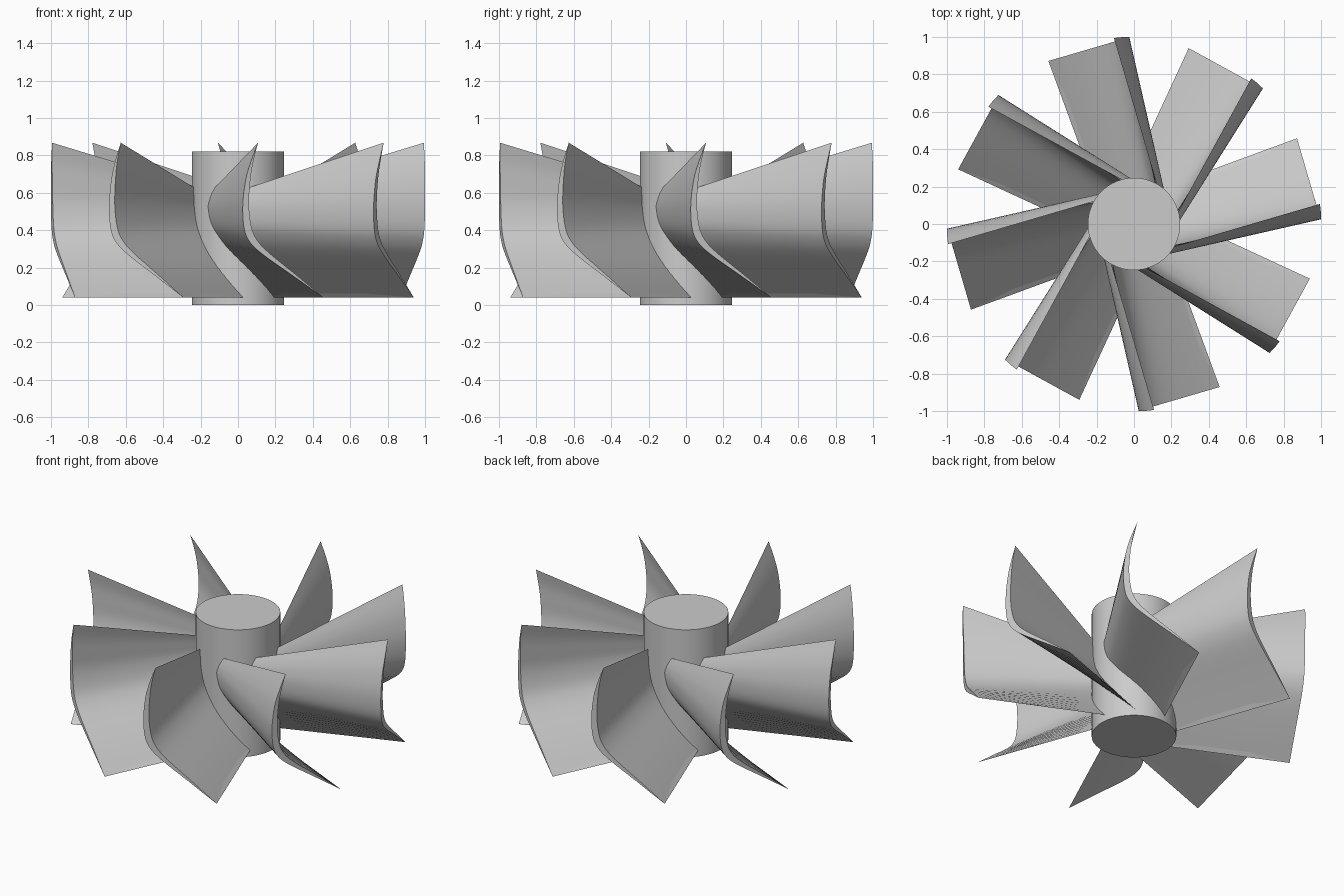
import bpy, bmesh
from math import radians, cos, sin
from mathutils import Vector

if "Cube" in bpy.data.objects:
    bpy.data.objects.remove(bpy.data.objects["Cube"])

BLADES = 8
LEAN = 16.3      # blade direction, degrees ahead of its spacing angle
SUB = 4          # subdivisions between profile points

# section points, top to bottom: (u along blade, v across, z, thickness across)
TIP = [(.984, -.176, .868, 0), (.978, -.213, .77, .013), (.971, -.241, .67, .026),
       (.967, -.256, .54, .034), (.966, -.250, .42, .042), (.965, -.222, .345, .048),
       (.965, -.150, .275, .046), (.965, .02, .159, .025), (.965, .195, .04, 0)]
ROOT = [(.12, -.177, .615, 0), (.12, -.190, .59, .016), (.12, -.199, .56, .032),
        (.12, -.205, .52, .042), (.12, -.192, .44, .054), (.12, -.160, .375, .058),
        (.12, -.105, .295, .054), (.12, .015, .165, .028), (.12, .138, .04, 0)]


def smooth(points):
    """Catmull-Rom curve through the section points."""
    p = [Vector(q) for q in points]
    p = [2 * p[0] - p[1]] + p + [2 * p[-1] - p[-2]]
    out = []
    for i in range(1, len(p) - 2):
        a, b, c, d = p[i - 1:i + 3]
        for k in range(SUB):
            t = k / SUB
            out.append(b + .5 * t * (c - a + t * (2 * a - 5 * b + 4 * c - d
                                                  + t * (3 * (b - c) + d - a))))
    return out + [p[-2]]


def finish(bm, name, angle=30):
    bmesh.ops.remove_doubles(bm, verts=bm.verts, dist=1e-5)
    bmesh.ops.recalc_face_normals(bm, faces=bm.faces)
    me = bpy.data.meshes.new(name)
    bm.to_mesh(me)
    bm.free()
    ob = bpy.data.objects.new(name, me)
    bpy.context.collection.objects.link(ob)
    bpy.ops.object.select_all(action='DESELECT')
    ob.select_set(True)
    bpy.context.view_layer.objects.active = ob
    bpy.ops.object.shade_smooth_by_angle(angle=radians(angle))
    return ob


def blade(name, angle):
    """Crescent section lofted from root to tip."""
    c, s = cos(angle), sin(angle)
    bm = bmesh.new()

    def row(section, side):
        out = []
        for u, v, z, t in section:
            v += t * side
            out.append(bm.verts.new((u * c - v * s, u * s + v * c, z)))
        return out

    root, tip = smooth(ROOT), smooth(TIP)
    rows = [row(root, 0), row(tip, 0), row(tip, 1), row(root, 1)]
    for a, b in zip(rows, rows[1:] + rows[:1]):
        for i in range(len(a) - 1):
            bm.faces.new((a[i], b[i], b[i + 1], a[i + 1]))
    finish(bm, name)


# central hub
bm = bmesh.new()
bmesh.ops.create_cone(bm, cap_ends=True, segments=64, radius1=.247, radius2=.247, depth=.82)
bmesh.ops.translate(bm, verts=bm.verts, vec=(0, 0, .41))
finish(bm, "hub")

# ring of blades
for n in range(BLADES):
    blade(f"blade_{n + 1}", radians(LEAN + n * 360 / BLADES))
